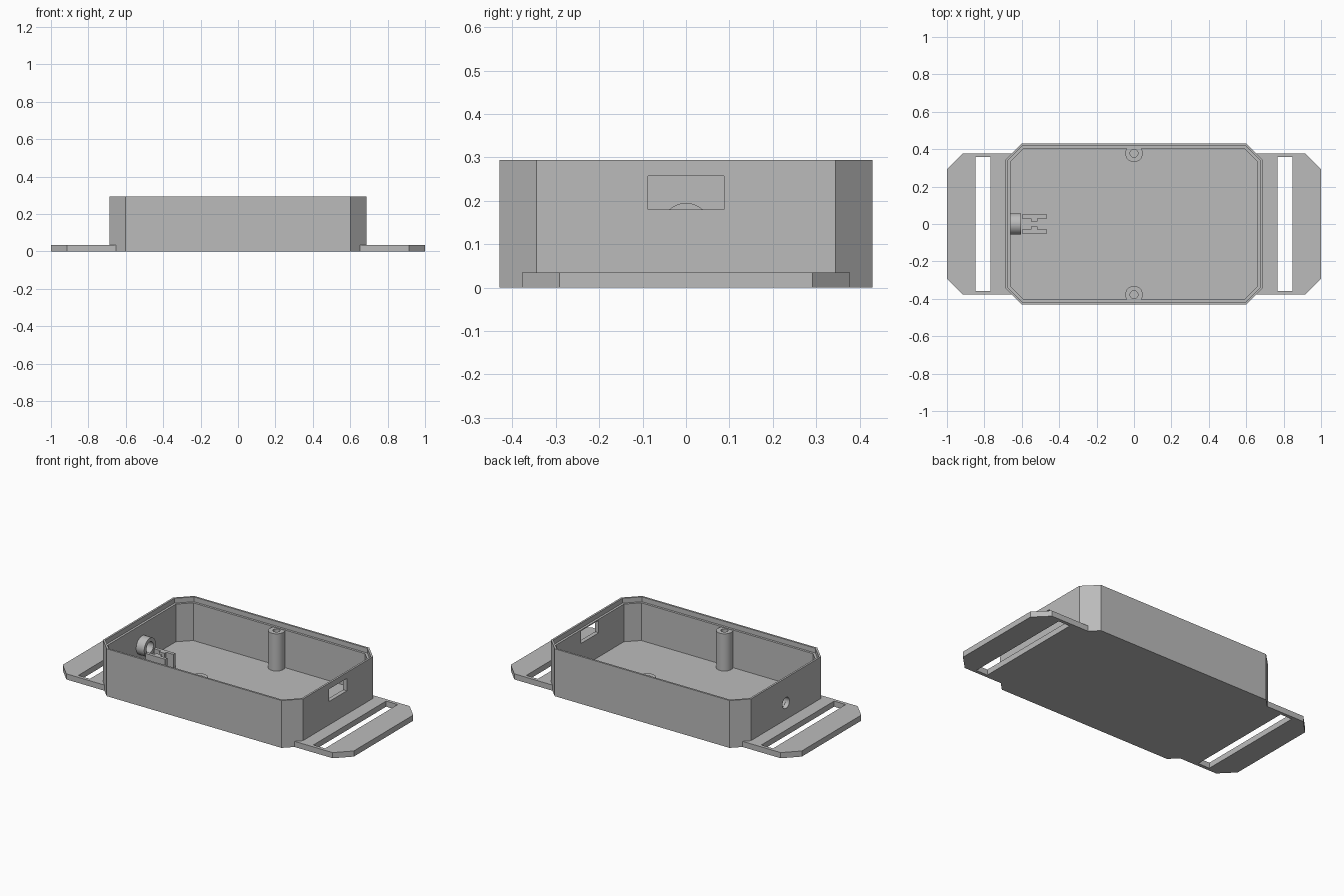
import bpy, bmesh, math
from mathutils import Matrix

if "Cube" in bpy.data.objects:
    bpy.data.objects.remove(bpy.data.objects["Cube"])

grey = bpy.data.materials.new("plain grey")
grey.use_nodes = True
COLOUR = (0.5, 0.5, 0.5, 1)
grey.diffuse_color = COLOUR
grey.node_tree.nodes["Principled BSDF"].inputs["Base Color"].default_value = COLOUR

HEIGHT, FLOOR, LEDGE, TAB = 0.294, 0.03, 0.264, 0.035
HALF_X, HALF_Y, CHAMFER = 0.687, 0.43, 0.086


def make(name, bm):
    bmesh.ops.recalc_face_normals(bm, faces=bm.faces[:])
    mesh = bpy.data.meshes.new(name)
    bm.to_mesh(mesh)
    bm.free()
    mesh.materials.append(grey)
    ob = bpy.data.objects.new(name, mesh)
    bpy.context.collection.objects.link(ob)
    return ob


def loft(name, loops, closed=False):
    """Bridge equal-length loops; cap the ends, or join last to first."""
    bm = bmesh.new()
    rings = [[bm.verts.new(p) for p in loop] for loop in loops]
    pairs = list(zip(rings, rings[1:]))
    if closed:
        pairs.append((rings[-1], rings[0]))
    else:
        bm.faces.new(rings[0])
        bm.faces.new(rings[-1])
    for a, b in pairs:
        for i in range(len(a)):
            j = (i + 1) % len(a)
            bm.faces.new((a[i], a[j], b[j], b[i]))
    return make(name, bm)


def prism(name, outline, z0, z1):
    return loft(name, [[(x, y, z) for x, y in outline] for z in (z0, z1)])


def box(name, x0, x1, y0, y1, z0, z1):
    return prism(name, [(x0, y0), (x1, y0), (x1, y1), (x0, y1)], z0, z1)


def circle(r, z, n=32):
    return [(r * math.cos(math.tau * i / n), r * math.sin(math.tau * i / n), z)
            for i in range(n)]


def tube(name, outer, inner, z0, z1, matrix):
    ob = loft(name, [circle(outer, z0), circle(outer, z1),
                     circle(inner, z1), circle(inner, z0)], closed=True)
    ob.data.transform(matrix)
    smooth(ob)
    return ob


def activate(ob):
    bpy.ops.object.select_all(action='DESELECT')
    ob.select_set(True)
    bpy.context.view_layer.objects.active = ob


def smooth(ob):
    activate(ob)
    bpy.ops.object.shade_smooth_by_angle(angle=math.radians(30))


def cut(ob, cutter):
    cutter.hide_render = True
    activate(ob)
    mod = ob.modifiers.new("cut", 'BOOLEAN')
    mod.operation, mod.solver, mod.object = 'DIFFERENCE', 'EXACT', cutter
    bpy.ops.object.modifier_apply(modifier=mod.name)
    bpy.data.objects.remove(cutter)


def octagon(inset, z):
    x, y = HALF_X - inset, HALF_Y - inset
    c = CHAMFER - inset * (2 - math.sqrt(2))
    return [(x, y - c, z), (x - c, y, z), (c - x, y, z), (-x, y - c, z),
            (-x, c - y, z), (c - x, -y, z), (x - c, -y, z), (x, c - y, z)]


# Open tray with a stepped rim
shell = loft("case_shell", [octagon(0, 0), octagon(0, HEIGHT), octagon(0.012, HEIGHT),
                            octagon(0.012, LEDGE), octagon(0.026, LEDGE),
                            octagon(0.026, FLOOR)])

# Rectangular port on the left wall, round port on the right wall
cut(shell, box("port_cutter", 0.6, 0.75, -0.087, 0.087, 0.18, 0.257))
sideways = Matrix.Translation((-0.66, 0, 0.138)) @ Matrix.Rotation(math.pi / 2, 4, 'Y')
round_cutter = loft("round_cutter", [circle(0.034, -0.1), circle(0.034, 0.1)])
round_cutter.data.transform(sideways)
cut(shell, round_cutter)

# Collar around the round port
tube("port_collar", 0.057, 0.034, 0, 0.055, sideways)

# Screw posts against the long walls
for name, side in (("back_post", 1), ("front_post", -1)):
    tube(name, 0.047, 0.021, FLOOR - 0.005, LEDGE - 0.003,
         Matrix.Translation((0, side * 0.378, 0)))

# Strap tabs following the wall outline, each with a long slot
half = [(HALF_X, HALF_Y - CHAMFER), (0.653, 0.378), (0.915, 0.378), (1, 0.292)]
for name, side in (("left_strap_tab", 1), ("right_strap_tab", -1)):
    outline = half + [(x, -y) for x, y in reversed(half)]
    tab = prism(name, [(side * x, y) for x, y in outline], 0, TAB)
    cut(tab, box("slot_cutter", *sorted((side * 0.768, side * 0.848)),
                 -0.357, 0.357, -0.1, 0.1))

# Pair of clip rails with inward teeth
rail = [(-0.6, 0.05), (-0.465, 0.05), (-0.465, 0.03), (-0.515, 0.03),
        (-0.515, 0.013), (-0.552, 0.013), (-0.552, 0.03), (-0.6, 0.03)]
for name, side in (("back_clip_rail", 1), ("front_clip_rail", -1)):
    prism(name, [(x, side * y) for x, y in rail], FLOOR - 0.005, 0.12)
